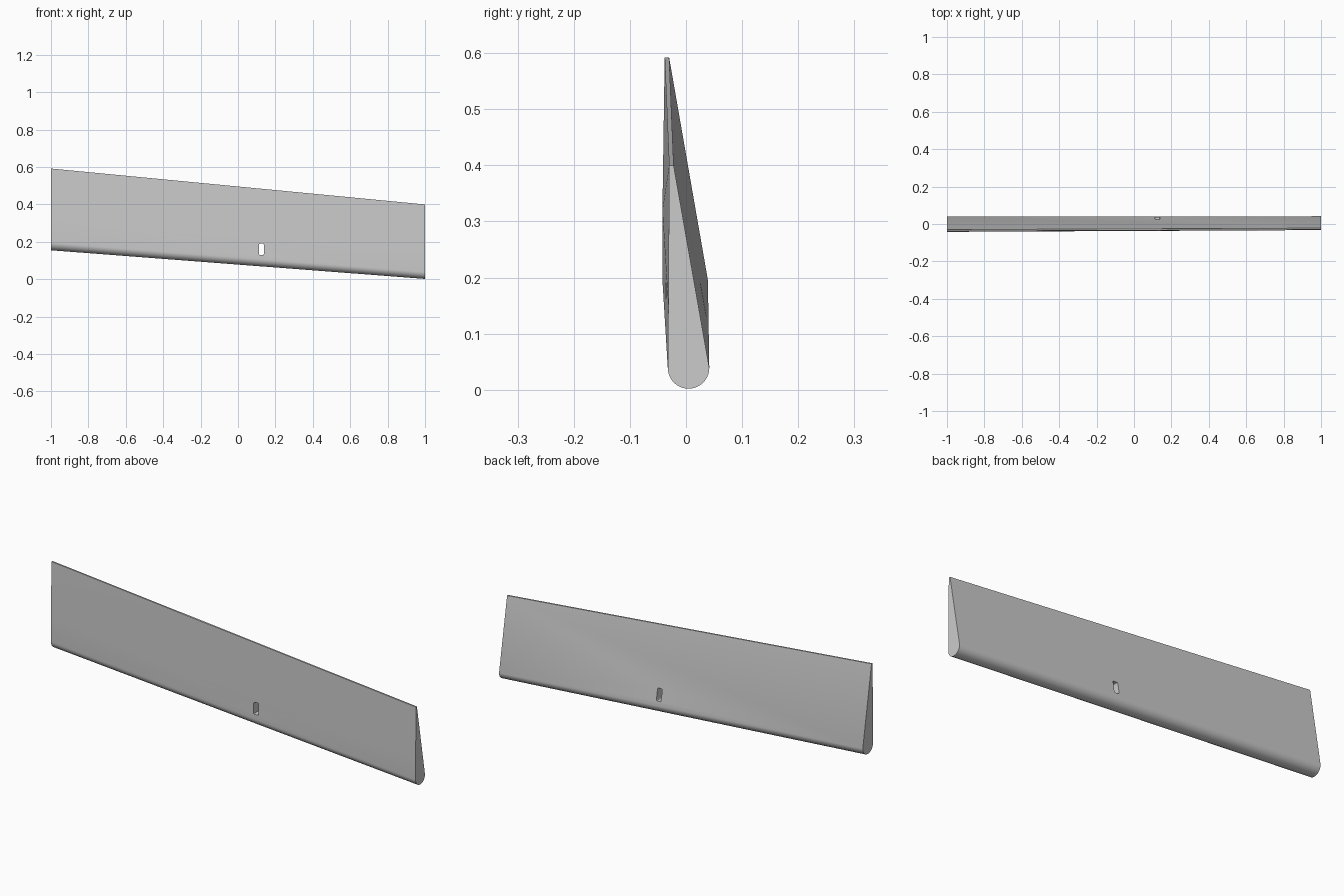
import bpy, bmesh, math

default = bpy.data.objects.get("Cube")
if default:
    bpy.data.objects.remove(default, do_unlink=True)

# Plain grey material
grey = bpy.data.materials.new("light_grey")
grey.use_nodes = True
colour = (0.6, 0.6, 0.6, 1)
grey.diffuse_color = colour
grey.node_tree.nodes["Principled BSDF"].inputs["Base Color"].default_value = colour


def make_object(name, bm):
    bmesh.ops.recalc_face_normals(bm, faces=bm.faces)
    mesh = bpy.data.meshes.new(name)
    bm.to_mesh(mesh)
    bm.free()
    obj = bpy.data.objects.new(name, mesh)
    bpy.context.collection.objects.link(obj)
    obj.data.materials.append(grey)
    return obj


def section(centre_y, radius, low, high, front_y, front_points, steps=20):
    """Rounded leading edge tapering to a thin trailing edge, as (y, z)."""
    pts = []
    for i in range(steps + 1):
        a = math.pi * i / steps
        pts.append((centre_y + radius * math.cos(a),
                    low + radius - radius * math.sin(a)))
    pts += front_points
    pts += [(front_y, high), (front_y + 0.008, high)]
    return pts


# Tapered panel: wide end at -x, narrow end at +x
wide = section(-0.0015, 0.0405, 0.155, 0.592, -0.038, [(-0.042, 0.32)])
narrow = section(0.0045, 0.037, 0.002, 0.4, -0.03, [(-0.0315, 0.15)])
bm = bmesh.new()
rings = [[bm.verts.new((x, y, z)) for y, z in pts]
         for x, pts in ((-1, wide), (1, narrow))]
count = len(wide)
for i in range(count):
    j = (i + 1) % count
    bm.faces.new((rings[0][i], rings[0][j], rings[1][j], rings[1][i]))
for ring in rings:
    bm.faces.new(ring)
bmesh.ops.triangulate(bm, faces=[f for f in bm.faces if len(f.verts) == 4])
panel = make_object("blade_panel", bm)

# Small slot through the panel
bm = bmesh.new()
bmesh.ops.create_cube(bm, size=1)
for v in bm.verts:
    v.co.x = 0.125 + v.co.x * 0.026
    v.co.y *= 0.3
    v.co.z = 0.16 + v.co.z * 0.06
across = [e for e in bm.edges if abs(e.verts[0].co.y - e.verts[1].co.y) > 0.1]
bmesh.ops.bevel(bm, geom=across, offset=0.005, segments=3, profile=0.5, affect='EDGES')
cutter = make_object("slot_cutter", bm)
cutter.hide_render = True

cut = panel.modifiers.new("slot", 'BOOLEAN')
cut.operation = 'DIFFERENCE'
cut.solver = 'EXACT'
cut.object = cutter

# Apply the cut, then shade the rounded edge smoothly
bpy.ops.object.select_all(action='DESELECT')
panel.select_set(True)
bpy.context.view_layer.objects.active = panel
bpy.ops.object.modifier_apply(modifier=cut.name)
bpy.data.objects.remove(cutter, do_unlink=True)
bpy.ops.object.shade_smooth_by_angle(angle=math.radians(30))
